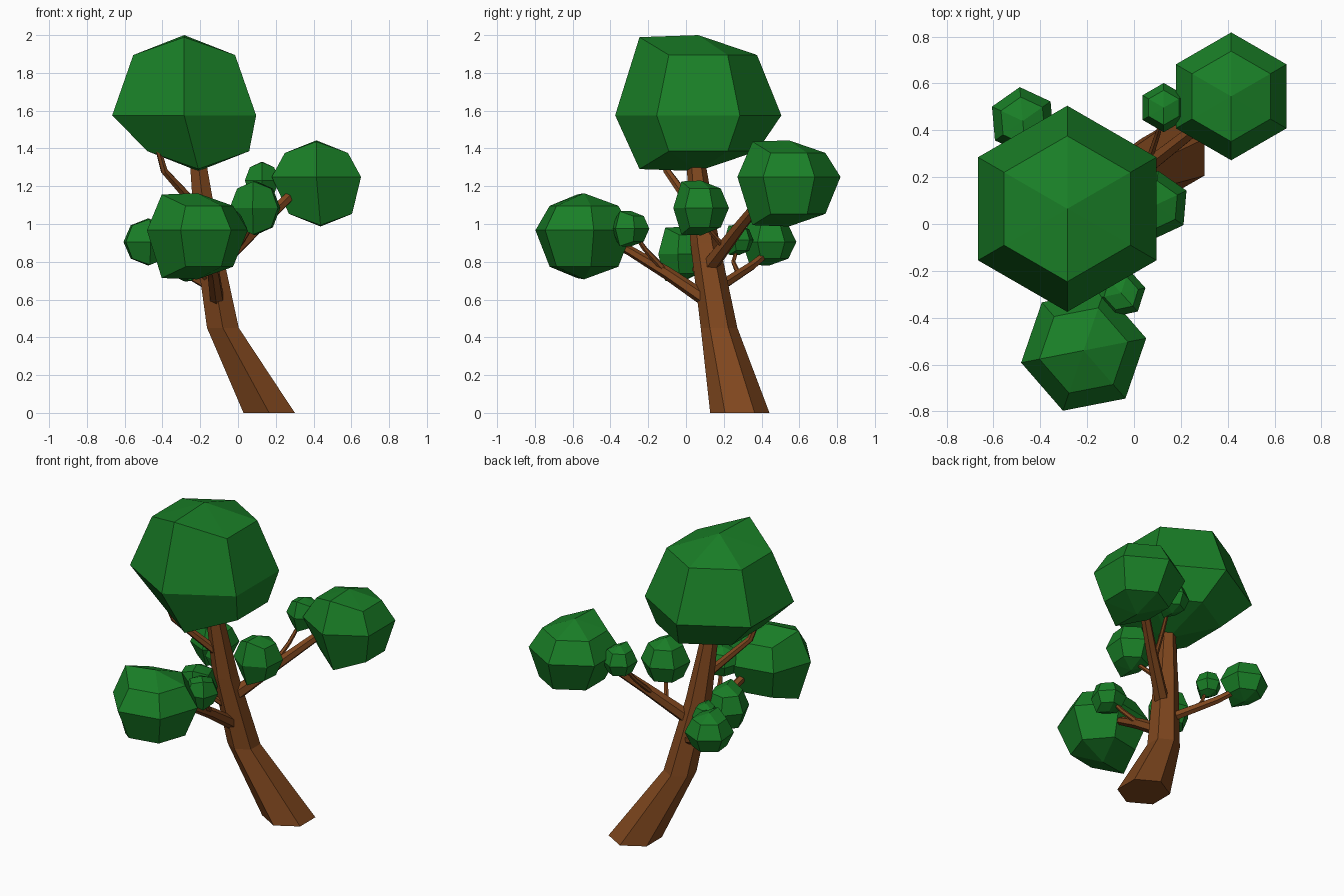
import bpy, bmesh, math
from mathutils import Vector, Matrix

cube = bpy.data.objects.get("Cube")
if cube:
    bpy.data.objects.remove(cube)


def material(name, rgb):
    mat = bpy.data.materials.new(name)
    mat.use_nodes = True
    mat.diffuse_color = (*rgb, 1)
    mat.node_tree.nodes["Principled BSDF"].inputs["Base Color"].default_value = (*rgb, 1)
    return mat


leaf = material("leaf_green", (0.01, 0.212, 0.02))
bark = material("bark_brown", (0.215, 0.063, 0.013))


def finish(name, bm, mat):
    bmesh.ops.recalc_face_normals(bm, faces=bm.faces)
    mesh = bpy.data.meshes.new(name)
    bm.to_mesh(mesh)
    bm.free()
    mesh.materials.append(mat)
    obj = bpy.data.objects.new(name, mesh)
    bpy.context.collection.objects.link(obj)
    return obj


def limb(name, path, radii, level=False):
    """Six-sided tapering limb along a path."""
    pts = [Vector(p) for p in path]
    bm = bmesh.new()
    rings = []
    for i, (p, r) in enumerate(zip(pts, radii)):
        along = pts[min(i + 1, len(pts) - 1)] - pts[max(i - 1, 0)]
        turn = Matrix.Identity(3) if level else along.to_track_quat("Z", "Y").to_matrix()
        ring = []
        for k in range(6):
            a = math.radians(30 + 60 * k)
            ring.append(bm.verts.new(p + turn @ Vector((r * math.cos(a), r * math.sin(a), 0))))
        rings.append(ring)
    for low, high in zip(rings, rings[1:]):
        for k in range(6):
            n = (k + 1) % 6
            bm.faces.new((low[k], low[n], high[n], high[k]))
    bm.faces.new(rings[0])
    bm.faces.new(rings[-1])
    return finish(name, bm, bark)


def foliage(name, centre, width, height, spin=0, lift=0.0, lean=0.0):
    """Coarse six-sided sphere with one squared-off column, its middle lifted and base leaning."""
    bm = bmesh.new()
    bmesh.ops.create_uvsphere(bm, u_segments=6, v_segments=4, radius=1)
    for v in bm.verts:
        if abs(v.co.z) < 0.1:
            v.co.z += lift
        elif v.co.y < -0.6:
            v.co.z = math.copysign(0.97, v.co.z)
        if v.co.z < -0.3:
            v.co.x += lean
    bmesh.ops.scale(bm, verts=bm.verts, vec=(width, width, height))
    bmesh.ops.rotate(bm, verts=bm.verts, matrix=Matrix.Rotation(math.radians(spin), 3, "Z"))
    bmesh.ops.translate(bm, verts=bm.verts, vec=centre)
    return finish(name, bm, leaf)


# Trunk
limb("trunk", [(0.165, 0.285, 0), (-0.08, 0.175, 0.45), (-0.16, 0.1, 0.9), (-0.22, 0.045, 1.4)],
     [0.157, 0.097, 0.077, 0.045], level=True)

# Main branches
limb("back_left_branch", [(-0.12, 0.12, 0.77), (0.1, 0.28, 0.98), (0.33, 0.46, 1.2)],
     [0.045, 0.034, 0.026])
limb("front_branch", [(-0.11, 0.12, 0.59), (-0.13, -0.1, 0.74), (-0.16, -0.3, 0.86), (-0.2, -0.48, 0.95)],
     [0.04, 0.034, 0.026, 0.02])
limb("back_right_branch", [(-0.11, 0.15, 0.65), (-0.34, 0.35, 0.78), (-0.46, 0.46, 0.87)],
     [0.03, 0.024, 0.018])
limb("upper_branch", [(-0.2, 0.05, 1.07), (-0.39, -0.1, 1.28), (-0.43, -0.14, 1.42)],
     [0.028, 0.02, 0.014])

# Twigs
limb("back_left_twig", [(0.06, 0.26, 0.95), (0.1, 0.38, 1.07), (0.13, 0.48, 1.2)], [0.016, 0.013, 0.01])
limb("front_twig", [(-0.13, -0.1, 0.74), (-0.09, -0.22, 0.87), (-0.06, -0.28, 0.96)], [0.018, 0.014, 0.01])
limb("back_right_twig", [(-0.25, 0.28, 0.73), (-0.31, 0.25, 0.8), (-0.33, 0.28, 0.9)], [0.014, 0.012, 0.009])
limb("left_twig", [(0, 0.2, 0.88), (0.06, 0.12, 0.97), (0.09, 0.08, 1.06)], [0.016, 0.013, 0.01])
limb("right_twig", [(-0.13, 0.12, 0.68), (-0.22, 0.04, 0.77), (-0.28, -0.01, 0.84)], [0.022, 0.017, 0.012])

# Large leaf clumps
foliage("crown_foliage", (-0.285, 0.065, 1.64), 0.44, 0.36, lift=-0.18, lean=0.17)
foliage("back_left_foliage", (0.415, 0.545, 1.215), 0.273, 0.228, lift=0.15, lean=0.08)
foliage("front_foliage", (-0.215, -0.54, 0.935), 0.272, 0.228, 281, lift=0.14)

# Small leaf clumps
foliage("left_small_foliage", (0.09, 0.08, 1.085), 0.148, 0.145, -5)
foliage("back_small_foliage", (0.127, 0.497, 1.23), 0.105, 0.1)
foliage("front_small_foliage", (-0.055, -0.295, 0.975), 0.106, 0.095, 42)
foliage("back_right_foliage", (-0.475, 0.44, 0.905), 0.145, 0.125, 5)
foliage("back_right_small_foliage", (-0.335, 0.28, 0.915), 0.08, 0.08, 15)
foliage("right_small_foliage", (-0.28, -0.02, 0.84), 0.135, 0.145, 20)
